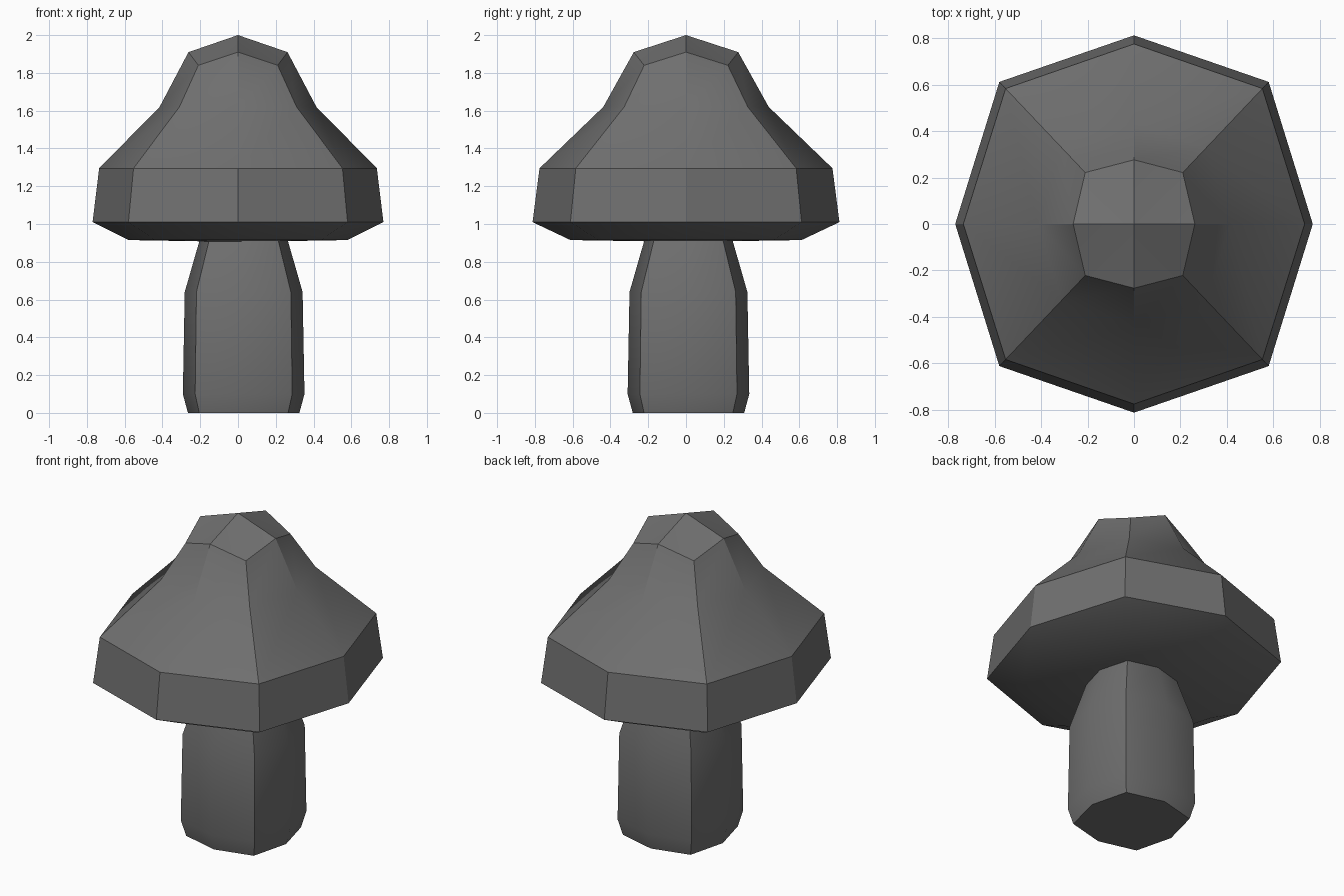
import bpy, bmesh, math

cube = bpy.data.objects.get("Cube")
if cube:
    bpy.data.objects.remove(cube, do_unlink=True)

# One grey material for the whole mushroom
grey = bpy.data.materials.new("dark_grey")
grey.use_nodes = True
COLOUR = (0.16, 0.16, 0.16, 1)
grey.diffuse_color = COLOUR
grey.node_tree.nodes["Principled BSDF"].inputs["Base Color"].default_value = COLOUR


def lathe(name, rings, bottom=None, top=None, stretch=1.0, centre=(0, 0)):
    """Eight-sided solid; ring = (side radius, side z, corner offset, corner z)."""
    bm = bmesh.new()
    loops = []
    for side, side_z, corner, corner_z in rings:
        loop = []
        for i in range(8):
            a = i * math.pi / 4
            r, z = (corner * math.sqrt(2), corner_z) if i % 2 else (side, side_z)
            loop.append(bm.verts.new((r * math.cos(a) + centre[0],
                                      r * math.sin(a) * stretch + centre[1], z)))
        loops.append(loop)
    for low, high in zip(loops, loops[1:]):
        for i in range(8):
            j = (i + 1) % 8
            bm.faces.new((low[i], low[j], high[j], high[i]))
    # Close each end with a fan to a centre point, or with a flat face
    for loop, z in ((loops[0], bottom), (loops[-1], top)):
        if z is None:
            bm.faces.new(loop)
        else:
            tip = bm.verts.new((0, 0, z))
            for i in range(8):
                bm.faces.new((loop[i], loop[(i + 1) % 8], tip))
    bmesh.ops.recalc_face_normals(bm, faces=bm.faces[:])
    mesh = bpy.data.meshes.new(name)
    bm.to_mesh(mesh)
    bm.free()
    mesh.materials.append(grey)
    obj = bpy.data.objects.new(name, mesh)
    bpy.context.collection.objects.link(obj)
    bpy.ops.object.select_all(action='DESELECT')
    obj.select_set(True)
    bpy.context.view_layer.objects.active = obj
    bpy.ops.object.shade_smooth_by_angle(angle=math.radians(30))
    return obj


# Cap: shallow underside, steep rim, bell-shaped crown
lathe("cap", [
    (0.58, 0.915, 0.44, 0.915),
    (0.77, 1.01, 0.58, 1.01),
    (0.735, 1.295, 0.553, 1.295),
    (0.415, 1.62, 0.31, 1.62),
    (0.262, 1.91, 0.21, 1.84),
], bottom=0.905, top=2.0, stretch=1.055)

# Stem: bevelled foot, straight body, tapered neck under the cap
lathe("stem", [
    (0.295, 0, 0.235, 0),
    (0.322, 0.1, 0.257, 0.1),
    (0.312, 0.64, 0.25, 0.64),
    (0.23, 0.925, 0.18, 0.925),
], centre=(0.03, 0.013))
